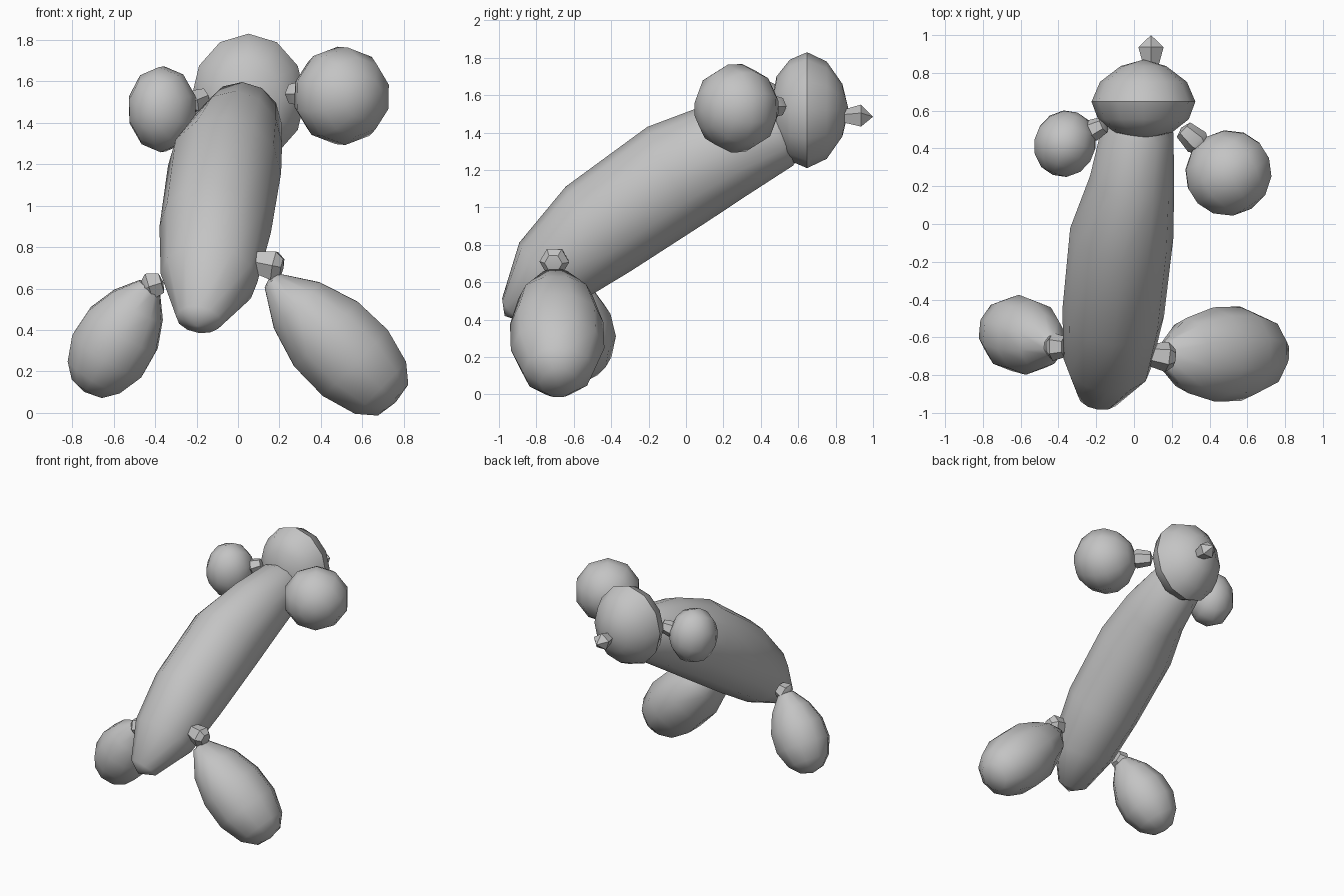
import bpy, bmesh, math
from mathutils import Vector

if "Cube" in bpy.data.objects:
    bpy.data.objects.remove(bpy.data.objects["Cube"])

grey = bpy.data.materials.new("plain grey")
grey.diffuse_color = (0.55, 0.55, 0.55, 1)
grey.use_nodes = True
grey.node_tree.nodes["Principled BSDF"].inputs["Base Color"].default_value = grey.diffuse_color


def loft(name, stations, start, end, side_hint, n=10):
    """Skin ellipses (centre, side radius, other radius) and close both ends on a point."""
    bm = bmesh.new()
    pts = [Vector(start)] + [Vector(s[0]) for s in stations] + [Vector(end)]
    rings = []
    for i, (c, ra, rb) in enumerate(stations, 1):
        t = (pts[i + 1] - pts[i - 1]).normalized()
        side = Vector(side_hint)
        side = (side - t * side.dot(t)).normalized()
        up = t.cross(side)
        rings.append([bm.verts.new(pts[i] + side * ra * math.cos(a) + up * rb * math.sin(a))
                      for a in (2 * math.pi * k / n for k in range(n))])
    tips = [bm.verts.new(pts[0]), bm.verts.new(pts[-1])]
    for k in range(n):
        j = (k + 1) % n
        for r, s in zip(rings, rings[1:]):
            bm.faces.new((r[k], r[j], s[j], s[k]))
        bm.faces.new((tips[0], rings[0][j], rings[0][k]))
        bm.faces.new((tips[1], rings[-1][k], rings[-1][j]))
    bmesh.ops.recalc_face_normals(bm, faces=bm.faces)
    for f in bm.faces:
        f.smooth = True
    me = bpy.data.meshes.new(name)
    bm.to_mesh(me)
    bm.free()
    me.materials.append(grey)
    ob = bpy.data.objects.new(name, me)
    bpy.context.collection.objects.link(ob)
    bpy.ops.object.select_all(action='DESELECT')
    ob.select_set(True)
    bpy.context.view_layer.objects.active = ob
    bpy.ops.object.shade_smooth_by_angle(angle=math.radians(40))
    return ob


def pod(name, start, end, profile, side_hint, n=10):
    """Straight pod: profile of (fraction along axis, side radius, other radius)."""
    a, b = Vector(start), Vector(end)
    return loft(name, [(a.lerp(b, t), ra, rb) for t, ra, rb in profile], a, b, side_hint, n)


# long curved body
loft("body", [
    ((-0.19, -0.92, 0.45), 0.11, 0.09),
    ((-0.14, -0.735, 0.65), 0.235, 0.225),
    ((-0.11, -0.47, 0.885), 0.27, 0.285),
    ((-0.065, -0.05, 1.175), 0.275, 0.30),
    ((-0.01, 0.225, 1.31), 0.225, 0.265),
    ((0.02, 0.50, 1.41), 0.19, 0.20),
    ((0.04, 0.66, 1.48), 0.08, 0.08),
], (-0.2, -0.97, 0.42), (0.05, 0.70, 1.49), (1, 0, 0), 12)

# head with its small end knot
pod("head", (0.05, 0.45, 1.52), (0.05, 0.87, 1.52),
    [(0.08, 0.15, 0.18), (0.25, 0.24, 0.27), (0.47, 0.275, 0.31),
     (0.72, 0.23, 0.26), (0.92, 0.12, 0.14)], (1, 0, 0), 12)
pod("head_knot", (0.09, 0.84, 1.485), (0.09, 1.0, 1.485),
    [(0.05, 0.04, 0.045), (0.6, 0.065, 0.07)], (0, 0, 1), 5)

# round ears
ball = [(0.05, 0.44), (0.2, 0.8), (0.4, 0.98), (0.6, 0.98), (0.8, 0.8), (0.95, 0.44)]
for name, a, b, ra, rb in (
        ("left_ear", (-0.30, 0.59, 1.475), (-0.43, 0.26, 1.455), 0.21, 0.17),
        ("right_ear", (0.38, 0.46, 1.54), (0.62, 0.08, 1.52), 0.24, 0.24)):
    pod(name, a, b, [(t, r * ra, r * rb) for t, r in ball], (0, 0, 1))

# pear-shaped legs
pod("left_leg", (-0.42, -0.645, 0.62), (-0.74, -0.54, 0.10),
    [(0.02, 0.06, 0.06), (0.2, 0.145, 0.145), (0.42, 0.20, 0.20), (0.65, 0.205, 0.205),
     (0.85, 0.16, 0.155), (0.96, 0.09, 0.09)], (0, 1, 0))
pod("right_leg", (0.15, -0.70, 0.65), (0.76, -0.68, 0.05),
    [(0.02, 0.08, 0.05), (0.22, 0.20, 0.165), (0.45, 0.25, 0.23), (0.68, 0.25, 0.235),
     (0.88, 0.19, 0.185), (0.98, 0.10, 0.11)], (0, 1, 0))

# short knots joining ears and legs
for name, a, b, r in (
        ("left_ear_knot", (-0.15, 0.53, 1.53), (-0.25, 0.48, 1.49), 0.06),
        ("right_ear_knot", (0.25, 0.51, 1.54), (0.37, 0.40, 1.54), 0.07),
        ("left_leg_knot", (-0.36, -0.65, 0.63), (-0.46, -0.65, 0.60), 0.075),
        ("right_leg_knot", (0.07, -0.69, 0.73), (0.22, -0.71, 0.70), 0.08)):
    pod(name, a, b, [(0.1, r * 0.75, r * 0.75), (0.7, r, r), (0.95, r * 0.6, r * 0.6)], (0, 1, 0), 6)
